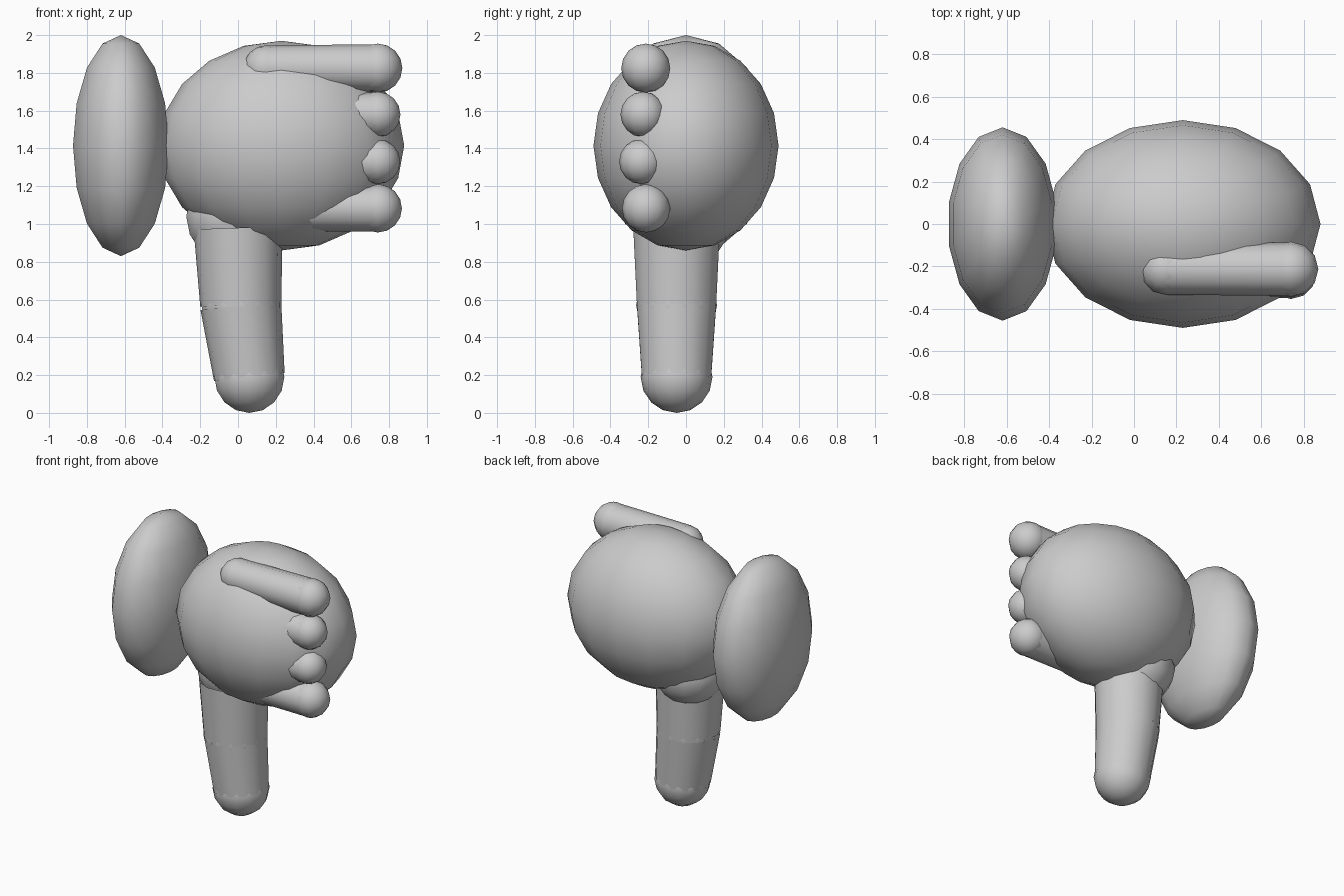
import bpy
from mathutils import Vector

if "Cube" in bpy.data.objects:
    bpy.data.objects.remove(bpy.data.objects["Cube"])


def finish(name):
    obj = bpy.context.object
    obj.name = name
    bpy.ops.object.shade_smooth()
    return obj


def ball(name, loc, size, segments=12, rings=8):
    bpy.ops.mesh.primitive_uv_sphere_add(segments=segments, ring_count=rings, radius=1, location=loc)
    bpy.context.object.scale = size if isinstance(size, tuple) else (size,) * 3
    bpy.ops.object.transform_apply(location=False, rotation=False, scale=True)
    return finish(name)


def limb(name, a, b, ra, rb, sides=12):
    # tapered open tube from a to b, its ends sit inside joint balls
    a, b = Vector(a), Vector(b)
    bpy.ops.mesh.primitive_cone_add(vertices=sides, radius1=ra, radius2=rb, depth=(b - a).length,
                                    end_fill_type='NOTHING', location=(a + b) / 2)
    bpy.context.object.rotation_euler = (b - a).to_track_quat('Z', 'Y').to_euler()
    return finish(name)


# palm and cuff
ball("palm", (0.23, 0, 1.415), (0.65, 0.49, 0.555), 16, 10)
ball("cuff", (-0.62, 0, 1.415), (0.26, 0.456, 0.585), 14, 8)

# curled fingers: y, z, radius
fingers = {"index": (-0.213, 1.825, 0.13), "middle": (-0.227, 1.58, 0.12),
           "ring": (-0.235, 1.33, 0.119), "little": (-0.211, 1.083, 0.128)}
for name, (y, z, r) in fingers.items():
    base, tip = (0.15, y, z), (0.74, y, z)
    ball(name + "_finger_base", base, r * 0.93)
    limb(name + "_finger", base, tip, r * 0.93, r * 0.97)
    ball(name + "_finger_tip", tip, r)

# thumb pointing down
root, top, mid, tip = (-0.03, 0, 1.04), (0, -0.05, 0.98), (0.015, -0.05, 0.57), (0.06, -0.05, 0.19)
ball("thumb_root", root, 0.25, 14, 8)
limb("thumb_upper", top, mid, 0.235, 0.215, 14)
ball("thumb_knuckle", mid, 0.214, 14, 8)
limb("thumb_lower", mid, tip, 0.215, 0.188, 14)
ball("thumb_tip", tip, 0.19, 14, 8)
